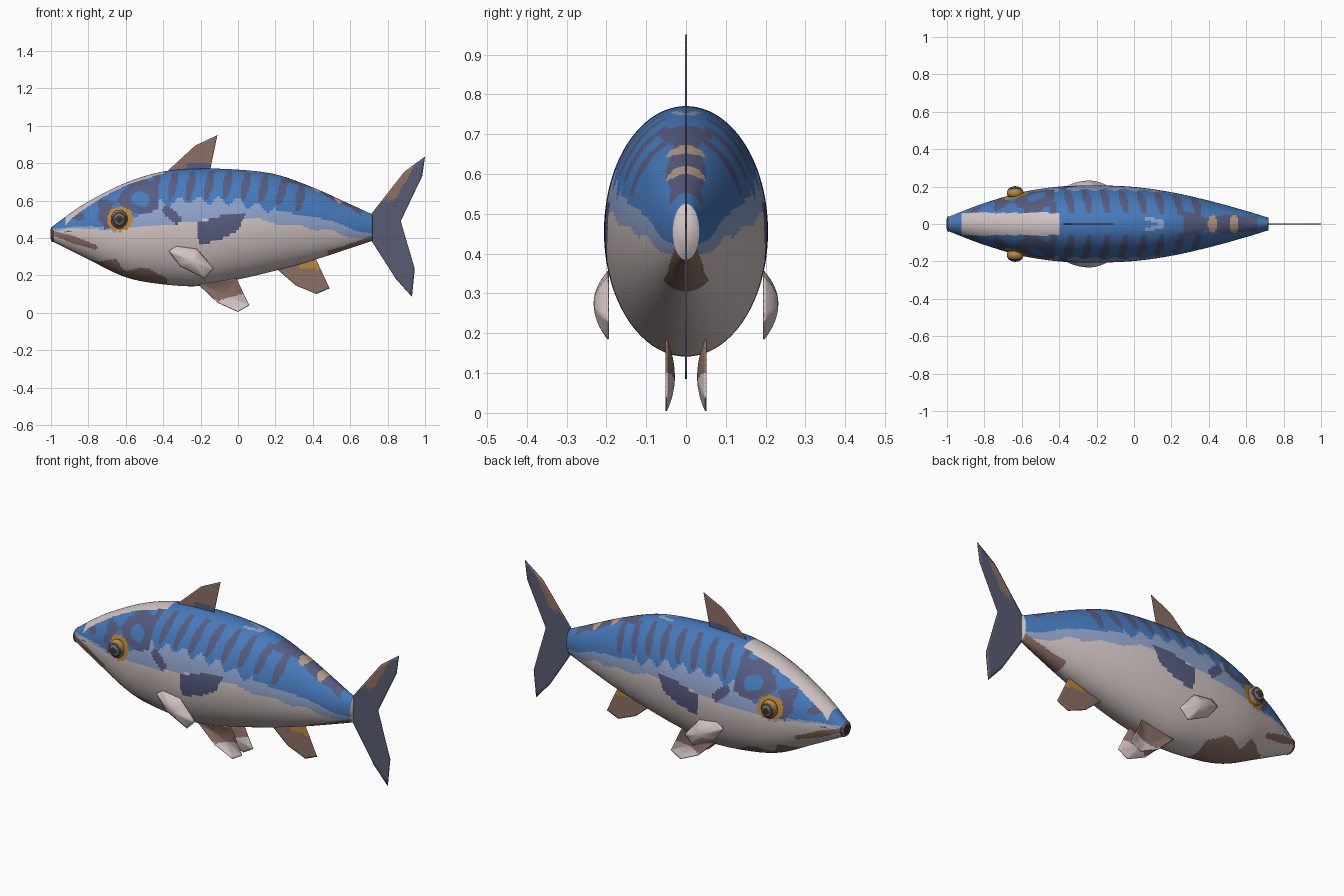
import bpy, bmesh, math
from mathutils import Vector, noise
from mathutils.geometry import intersect_point_tri_2d

cube = bpy.data.objects.get("Cube")
if cube:
    bpy.data.objects.remove(cube)


def srgb(code):
    vals = [int(code[i:i + 2], 16) / 255 for i in (0, 2, 4)]
    return [v / 12.92 if v < 0.04 else ((v + 0.055) / 1.055) ** 2.4 for v in vals] + [1]


PALETTE = {"blue": "467ABC", "slate": "565C80", "pale_blue": "8FA3CB", "cream": "D2C5C3",
           "brown": "8C7064", "orange": "BE8838", "dark": "38343A", "tan": "B89A84",
           "fin_slate": "595C72", "eye_grey": "77706C"}
NAMES = list(PALETTE)
MATS = []
for label, code in PALETTE.items():
    m = bpy.data.materials.new(label)
    m.use_nodes = True
    m.diffuse_color = srgb(code)
    shader = m.node_tree.nodes["Principled BSDF"]
    shader.inputs["Base Color"].default_value = srgb(code)
    shader.inputs["Roughness"].default_value = 0.7
    MATS.append(m)


def finish(name, bm, paint, smooth=True):
    """Turn a bmesh into an object, colouring each face with paint(centre)."""
    bmesh.ops.recalc_face_normals(bm, faces=bm.faces)
    for f in bm.faces:
        f.material_index = NAMES.index(paint(f.calc_center_median()))
        f.smooth = smooth
    mesh = bpy.data.meshes.new(name)
    bm.to_mesh(mesh)
    bm.free()
    for m in MATS:
        mesh.materials.append(m)
    ob = bpy.data.objects.new(name, mesh)
    bpy.context.collection.objects.link(ob)
    return ob


def curve(knots, x):
    """Smooth curve through (x, value) knots."""
    x = min(max(x, knots[0][0]), knots[-1][0])
    n = len(knots) - 1
    i = max(k for k in range(n) if knots[k][0] <= x)

    def slope(k):
        a, b = knots[max(k - 1, 0)], knots[min(k + 1, n)]
        return (b[1] - a[1]) / (b[0] - a[0])
    (xa, va), (xb, vb) = knots[i], knots[i + 1]
    h = xb - xa
    t = (x - xa) / h
    s = t * t * (3 - 2 * t)
    return (va * (1 - s) + vb * s + h * t * (1 - t) ** 2 * slope(i)
            - h * t * t * (1 - t) * slope(i + 1))


# Body outline: back, belly and half width along the length
XS = (-1, -.9, -.8, -.6, -.4, -.2, 0, .2, .4, .6, .72)
BACK = list(zip(XS, (.455, .53, .595, .695, .755, .77, .765, .74, .67, .58, .525)))
BELLY = list(zip(XS, (.385, .335, .285, .19, .152, .143, .178, .225, .28, .345, .385)))
WIDTH = list(zip(XS, (.035, .075, .112, .17, .2, .206, .198, .17, .125, .07, .033)))

# Colour borders on the flank
BLUE_EDGE = [(-1, .45), (-.8, .46), (-.6, .47), (-.45, .58), (-.2, .6),
             (0, .59), (.2, .55), (.4, .51), (.72, .42)]
PALE_EDGE = [(-1, .44), (-.6, .45), (-.4, .47), (0, .5), (.2, .48), (.4, .45), (.72, .39)]
SIDE_PATCH = [Vector(p) for p in ((-.22, .48), (-.08, .52), (.04, .53),
                                  (0, .44), (-.1, .39), (-.21, .36))]
EYE = Vector((-.635, .5))


def near(p, a, b, r):
    a, b = Vector(a), Vector(b)
    t = min(max((p - a).dot(b - a) / (b - a).length_squared, 0), 1)
    return (p - a.lerp(b, t)).length < r


def paint_body(c):
    x, y, z = c.x, abs(c.y), c.z
    p = Vector((x, z))
    wob = noise.noise(Vector((x * 9, y * 9, z * 9)))
    back, belly = curve(BACK, x), curve(BELLY, x)
    depth = back - z
    upper = z > (back + belly) / 2
    if x > .719:
        return "cream"
    if (p - EYE).length < .068 + .008 * wob:
        return "orange"
    # mouth line, chin and tail underside
    if near(p, (-1, .43), (-.76, .35), .014 + .008 * wob):
        return "brown"
    if x < -.38 and z < min(.27, belly + .06) + .05 * wob and x > -.9:
        return "brown"
    if x > .48 and z < belly + .025 + .02 * wob:
        return "brown"
    # painted fin patch behind the gills
    if any(intersect_point_tri_2d(p, SIDE_PATCH[0], SIDE_PATCH[i], SIDE_PATCH[i + 1])
           for i in range(1, 5)):
        return "slate"
    if near(p, (-.38, .55), (-.33, .5), .025):
        return "slate"
    if upper:
        # forehead blaze, then spots along the ridge
        if -.92 < x < -.4 and y < .06 + .01 * wob:
            return "cream"
        for sx in (.42, .535):
            if ((x - sx) / .024) ** 2 + (y / .05) ** 2 < 1:
                return "tan"
        if y < .06 and near(Vector((x, y)), (.06, .03), (.15, .01), .016 + .02 * wob):
            return "pale_blue"
        if .26 < x < .66 and y < .045 + .03 * wob:
            return "slate"
        # bars on the back
        if -.52 < x < .4 and .012 < depth < .16:
            mid = 1 - abs(depth - .08) / .08
            if math.cos((x - .04 + .2 * (depth - .08)) * math.tau / .097) > .75 - .75 * mid:
                return "slate"
        if x < -.42 and depth < .2 and noise.noise(Vector((x * 8, 3, z * 14))) > 0:
            return "slate"
    scallop = .022 * math.cos(x * math.tau / .105) if -.45 < x < .2 else 0
    if z > curve(BLUE_EDGE, x) + scallop + .012 * wob:
        return "blue"
    if z > curve(PALE_EDGE, x) + .025 * wob:
        return "pale_blue"
    return "cream"


# Body
bm = bmesh.new()
LONG, ROUND = 200, 128
rings = []
for i in range(LONG + 1):
    x = -1 + 1.72 * i / LONG
    hi, lo, w = curve(BACK, x), curve(BELLY, x), curve(WIDTH, x)
    rings.append([bm.verts.new((x, w * math.cos(a), (hi + lo) / 2 + (hi - lo) / 2 * math.sin(a)))
                  for a in (math.tau * k / ROUND for k in range(ROUND))])
for r, s in zip(rings, rings[1:]):
    for k in range(ROUND):
        j = (k + 1) % ROUND
        bm.faces.new((r[k], r[j], s[j], s[k]))
for r in (rings[0], rings[-1]):
    bm.faces.new(r)
finish("body", bm, paint_body)


def fin(name, outline, centre, paint, y=0, bulge=0, steps=10):
    """Thin sheet in the xz plane, filled towards centre and dished sideways."""
    bm = bmesh.new()
    pts = []
    for a, b in zip(outline, outline[1:] + outline[:1]):
        pts += [Vector(a).lerp(Vector(b), k / 6) for k in range(6)]
    mid = Vector(centre)
    hub = bm.verts.new((mid.x, y + bulge, mid.y))
    prev = None
    for i in range(1, steps + 1):
        r = i / steps
        ring = [bm.verts.new((q.x, y + bulge * (1 - r * r), q.y))
                for q in (mid.lerp(p, r) for p in pts)]
        for k in range(len(ring)):
            j = (k + 1) % len(ring)
            bm.faces.new((prev[k], prev[j], ring[j], ring[k]) if prev else (hub, ring[k], ring[j]))
        prev = ring
    ob = finish(name, bm, paint)
    mod = ob.modifiers.new("thickness", "SOLIDIFY")
    mod.thickness = .004
    mod.offset = 0
    return ob


# Single fins on the centre line
fin("tail_fin", [(.71, .525), (.89, .755), (1, .835), (.985, .73), (.87, .49),
                 (.945, .235), (.93, .085), (.845, .18), (.71, .39)], (.78, .46),
    lambda c: "brown" if c.z > .6 and c.x < .84 + (c.z - .6) * .55 else "fin_slate")
fin("dorsal_fin", [(-.38, .755), (-.23, .893), (-.11, .95), (-.15, .76)], (-.2, .83),
    lambda c: "slate" if c.z < .8 and c.x > -.27 else "brown")
fin("anal_fin", [(.2, .24), (.31, .145), (.42, .1), (.49, .13), (.415, .29), (.32, .29)],
    (.36, .2), lambda c: "orange" if c.z > .235 and c.x > .33 else "brown")

# Paired fins, eyes
for side, label in ((1, "left"), (-1, "right")):
    fin(label + "_pectoral_fin", [(-.37, .33), (-.33, .355), (-.22, .34), (-.13, .235),
                                  (-.18, .185), (-.31, .25)], (-.24, .275),
        lambda c: "cream", side * .195, side * .035)
    fin(label + "_pelvic_fin", [(-.21, .15), (-.11, .055), (0, .005), (.06, .04),
                                (.03, .1), (-.01, .185)], (-.06, .09),
        lambda c: "cream" if c.z < .065 + .3 * max(c.x, -.1) + .03 else "brown",
        side * .05, side * -.02)

    # Domed eye with concentric rings
    bm = bmesh.new()
    bmesh.ops.create_uvsphere(bm, u_segments=32, v_segments=24, radius=1)
    for v in bm.verts:
        a, b, h = v.co
        v.co = (EYE.x + .045 * a, side * (.166 + .036 * h), EYE.y + .05 * b)

    def paint_eye(c):
        d = (Vector((c.x, c.z)) - EYE).length
        return "dark" if d < .02 or .028 < d < .038 else "eye_grey" if d < .044 else "orange"
    finish(label + "_eye", bm, paint_eye)

# Lip ring around the snout tip
bpy.ops.mesh.primitive_torus_add(location=(-.99, 0, .42), rotation=(0, math.pi / 2, 0),
                                 major_radius=.034, minor_radius=.008,
                                 major_segments=32, minor_segments=10)
lips = bpy.context.object
lips.name = "lips"
lips.data.materials.append(MATS[NAMES.index("brown")])
bpy.ops.object.shade_smooth_by_angle()

# Mouth opening
bpy.ops.mesh.primitive_cylinder_add(vertices=32, radius=.027, depth=.008,
                                    location=(-.998, 0, .42), rotation=(0, math.pi / 2, 0))
mouth = bpy.context.object
mouth.name = "mouth"
mouth.data.materials.append(MATS[NAMES.index("dark")])
